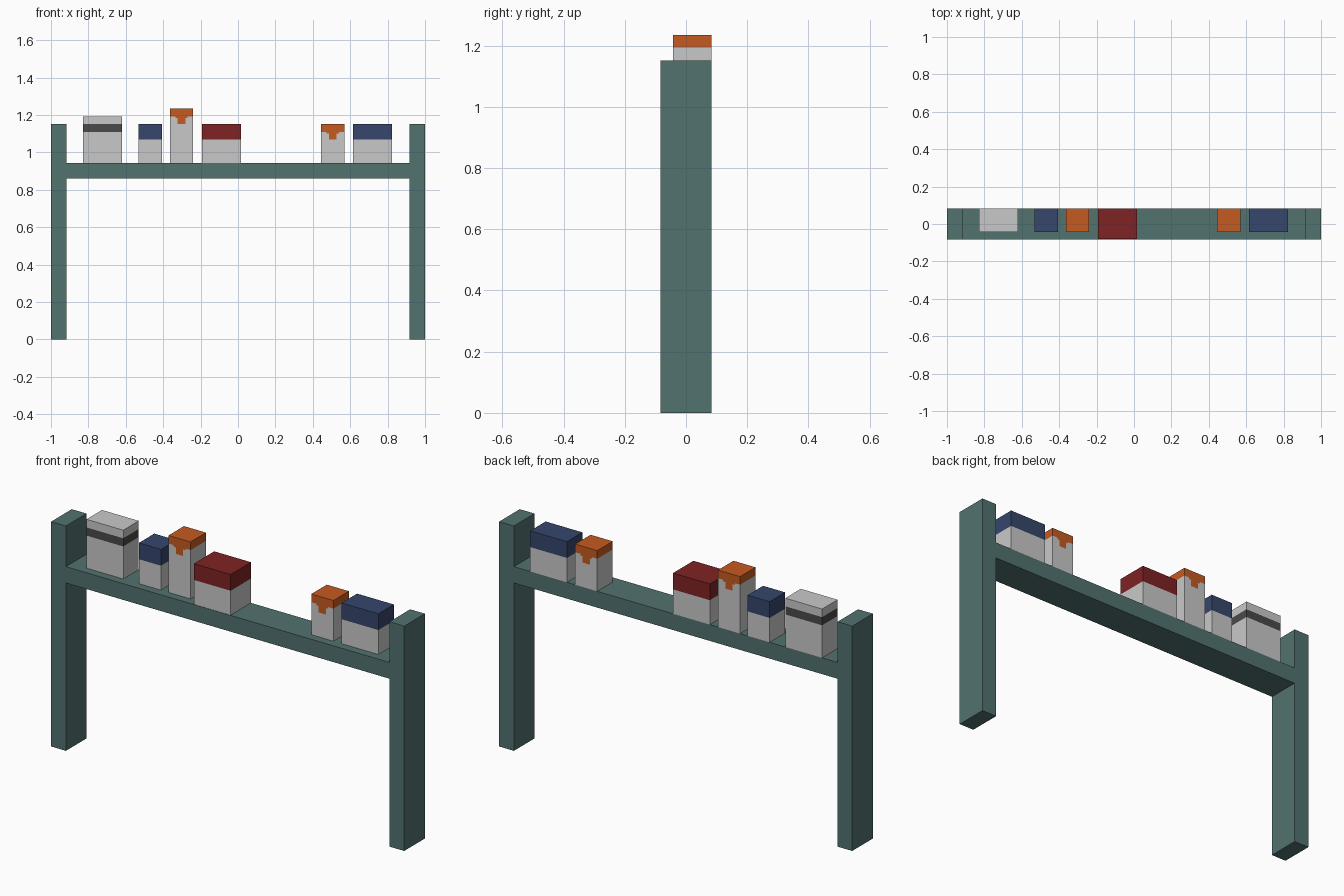
import bpy, bmesh
from mathutils import Vector

if "Cube" in bpy.data.objects:
    bpy.data.objects.remove(bpy.data.objects["Cube"])

U = 1 / 24            # base module
SHELF_TOP = 0.943


def mat(name, rgb):
    m = bpy.data.materials.new(name)
    lin = [((c / 255 + 0.055) / 1.055) ** 2.4 for c in rgb]
    m.diffuse_color = (*lin, 1)
    m.use_nodes = True
    m.node_tree.nodes["Principled BSDF"].inputs["Base Color"].default_value = m.diffuse_color
    return m


GREEN = mat("slate green", (82, 115, 111))
WHITE = mat("light grey", (201, 201, 201))
DARK = mat("charcoal", (74, 74, 74))
BLUE = mat("navy blue", (54, 70, 108))
ORANGE = mat("orange", (197, 91, 33))
RED = mat("dark red", (127, 34, 35))


def box(name, lo, hi, mats, cuts=(), rule=None):
    """Box cut by (axis, position) planes; rule(centre, normal) picks coloured faces."""
    bm = bmesh.new()
    bmesh.ops.create_cube(bm, size=1)
    lo, hi = Vector(lo), Vector(hi)
    for v in bm.verts:
        v.co = (lo + hi) / 2 + v.co * (hi - lo)
    for axis, pos in cuts:
        n = Vector((0, 0, 0))
        n[axis] = 1
        bmesh.ops.bisect_plane(bm, geom=bm.verts[:] + bm.edges[:] + bm.faces[:],
                               plane_co=n * pos, plane_no=n)
    bm.normal_update()
    if rule:
        for f in bm.faces:
            f.material_index = int(rule(f.calc_center_median(), f.normal))
    me = bpy.data.meshes.new(name)
    bm.to_mesh(me)
    bm.free()
    for m in mats:
        me.materials.append(m)
    ob = bpy.data.objects.new(name, me)
    bpy.context.collection.objects.link(ob)


# Frame: two posts and the shelf between them
D = 2 * U
for side, s in (("left", -1), ("right", 1)):
    xs = sorted((s, s * (1 - D)))
    box(side + "_post", (xs[0], -D, 0), (xs[1], D, SHELF_TOP + 5 * U), [GREEN])
box("shelf", (-1 + D, -D, SHELF_TOP - D), (1 - D, D, SHELF_TOP), [GREEN])


def carton(name, cx, w, h, color, band_lo, band_hi, front=-U, drip=False):
    """Pale carton with a coloured band (in modules) and optional centre drip front and back."""
    x0, x1 = cx - w * U / 2, cx + w * U / 2
    z0, z1 = SHELF_TOP + band_lo * U, SHELF_TOP + band_hi * U
    top = SHELF_TOP + h * U
    cuts = [(2, z0)]
    if z1 < top - 1e-4:
        cuts.append((2, z1))
    if drip:
        cuts += [(2, z0 - U), (2, z0 - 0.2 * U)]
        cuts += [(0, cx + k * U) for k in (-0.8, -0.5, 0.5, 0.8)]

    def rule(c, n):
        if z0 < c.z < z1 + 1e-4:
            return n.z < 0.5 or z1 > top - 1e-4
        dx = abs(c.x - cx)
        reach = 0.8 * U if c.z > z0 - 0.2 * U else 0.5 * U
        return drip and abs(n.y) > 0.5 and z0 - U < c.z < z0 and dx < reach

    box(name, (x0, front, SHELF_TOP), (x1, D, top), [WHITE, color], cuts, rule)


# Cartons on the shelf, left to right
carton("striped_carton", -0.725, 5, 6, DARK, 4, 5)
carton("small_blue_carton", -0.47, 3, 5, BLUE, 3, 5)
carton("tall_orange_carton", -0.302, 3, 7, ORANGE, 6, 7, drip=True)
carton("red_carton", -0.089, 5, 5, RED, 3, 5, front=-D + 0.002)
carton("short_orange_carton", 0.507, 3, 5, ORANGE, 4, 5, drip=True)
carton("wide_blue_carton", 0.72, 5, 5, BLUE, 3, 5)
